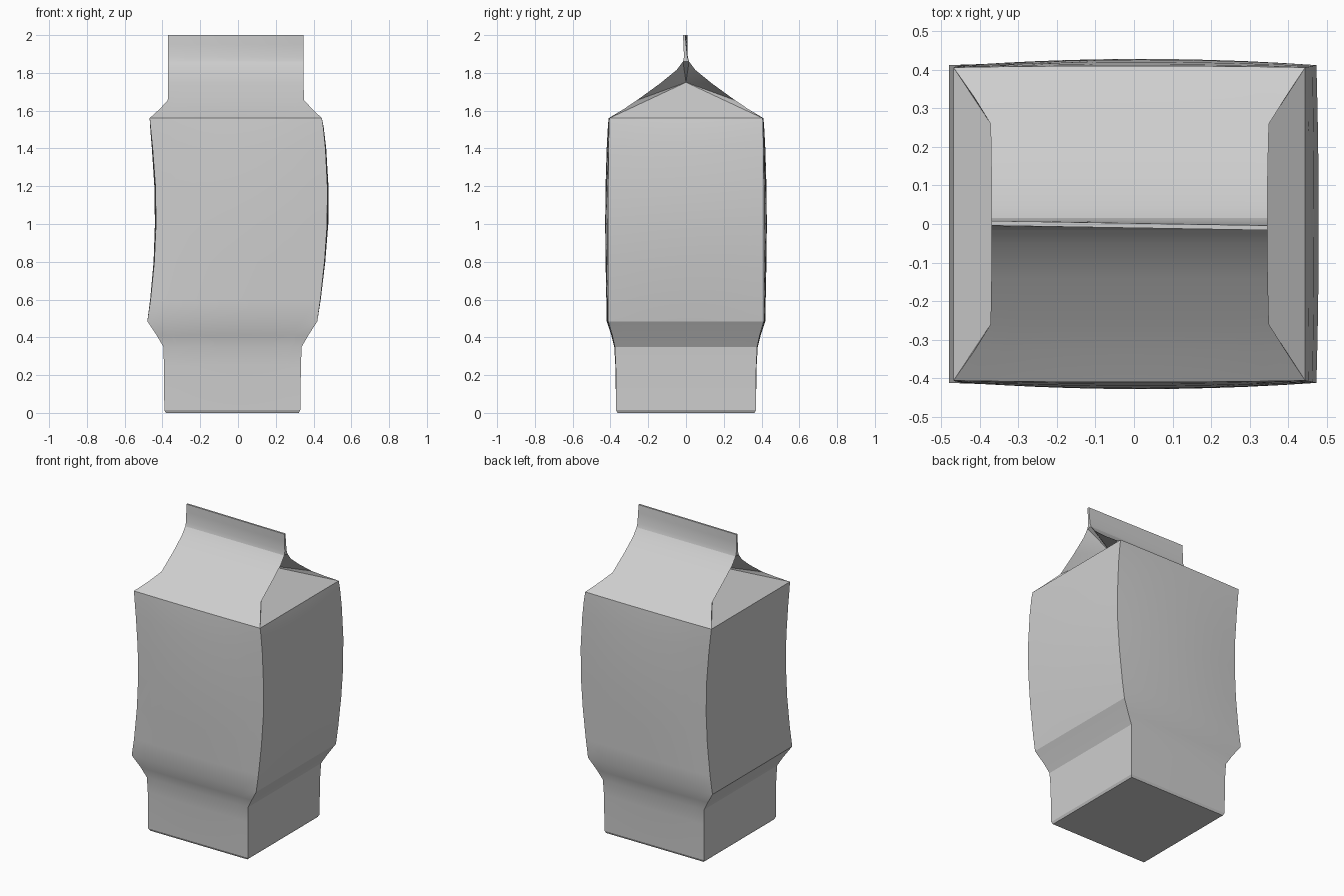
import bpy, math

if "Cube" in bpy.data.objects:
    bpy.data.objects.remove(bpy.data.objects["Cube"])

# One plain card material
card = bpy.data.materials.new("grey_card")
card.use_nodes = True
colour = (0.62, 0.62, 0.62, 1)
card.diffuse_color = colour
bsdf = next(n for n in card.node_tree.nodes if n.type == 'BSDF_PRINCIPLED')
bsdf.inputs["Base Color"].default_value = colour
bsdf.inputs["Roughness"].default_value = 0.6

N = 10  # divisions along each wall


def make(name, verts, faces):
    mesh = bpy.data.meshes.new(name)
    mesh.from_pydata(verts, [], faces)
    mesh.materials.append(card)
    obj = bpy.data.objects.new(name, mesh)
    bpy.context.collection.objects.link(obj)
    bpy.ops.object.select_all(action='DESELECT')
    obj.select_set(True)
    bpy.context.view_layer.objects.active = obj
    bpy.ops.object.mode_set(mode='EDIT')
    bpy.ops.mesh.select_all(action='SELECT')
    bpy.ops.mesh.remove_doubles(threshold=0.0001)
    bpy.ops.mesh.normals_make_consistent(inside=False)
    bpy.ops.object.mode_set(mode='OBJECT')
    bpy.ops.object.shade_smooth_by_angle(angle=math.radians(22))
    return obj


def ring(z, x0, x1, y, bulge_x, bulge_y):
    """Rectangular section whose four walls bow gently outward."""
    corners = [(x0, -y), (x1, -y), (x1, y), (x0, y)]
    points = []
    for side in range(4):
        a, b = corners[side], corners[(side + 1) % 4]
        nx, ny = [(0, -1), (1, 0), (0, 1), (-1, 0)][side]
        for i in range(N):
            t = i / N
            bow = 4 * t * (1 - t)
            points.append((a[0] + (b[0] - a[0]) * t + nx * bow * bulge_x,
                           a[1] + (b[1] - a[1]) * t + ny * bow * bulge_y, z))
    return points


# Carton body: narrow foot, flared shoulder, walls that lean to one side
sections = [
    (0.0, -0.382, 0.322, 0.363, 0, 0),
    (0.015, -0.39, 0.33, 0.37, 0, 0),
    (0.25, -0.392, 0.333, 0.372, 0, 0.002),
    (0.35, -0.395, 0.337, 0.377, 0, 0.003),
    (0.41, -0.43, 0.372, 0.39, 0, 0.005),
    (0.485, -0.48, 0.42, 0.412, 0, 0.008),
    (0.6, -0.463, 0.436, 0.412, 0.002, 0.01),
    (0.8, -0.443, 0.458, 0.412, 0.004, 0.014),
    (1.0, -0.434, 0.472, 0.412, 0.006, 0.016),
    (1.2, -0.437, 0.473, 0.412, 0.006, 0.014),
    (1.4, -0.452, 0.463, 0.41, 0.004, 0.01),
    (1.51, -0.463, 0.452, 0.408, 0.002, 0.006),
    (1.56, -0.468, 0.444, 0.406, 0, 0.004),
]
verts = [p for s in sections for p in ring(*s)]
M = 4 * N
faces = [tuple(reversed(range(M)))]
for r in range(len(sections) - 1):
    for i in range(M):
        j = (i + 1) % M
        faces.append((r * M + i, r * M + j, (r + 1) * M + j, (r + 1) * M + i))
make("carton_body", verts, faces)

# Gable roof: two sloping panels, with both ends folded inward
eave = ring(*sections[-1])
rows = [
    (0.406, 1.56, -0.468, 0.444),
    (0.33, 1.608, -0.415, 0.394),
    (0.26, 1.655, -0.372, 0.350),
    (0.14, 1.742, -0.370, 0.347),
    (0.05, 1.815, -0.370, 0.346),
    (0.016, 1.86, -0.370, 0.346),
]
verts, faces = [], []
for sign in (-1, 1):
    start = len(verts)
    for r, (y, z, x0, x1) in enumerate(rows):
        for i in range(N + 1):
            t = i / N
            bow = 4 * t * (1 - t) * 0.004 if r == 0 else 0
            verts.append((x0 + (x1 - x0) * t, sign * (y + bow), z))
    for r in range(len(rows) - 1):
        for i in range(N):
            a = start + r * (N + 1) + i
            faces.append((a, a + 1, a + N + 2, a + N + 1))
for side, apex_x in ((2, -0.2), (3, 0.18)):
    # closed outline of the roof end, fanned to the tucked-in apex
    up = [(row[side], -row[0], row[1]) for row in rows]
    down = [(x, -y, z) for x, y, z in reversed(up)]
    outline = up + down
    start = len(verts)
    verts += outline + [(apex_x, 0, 1.75)]
    apex = len(verts) - 1
    n = len(outline)
    for i in range(n):
        faces.append((start + i, start + (i + 1) % n, apex))
make("gable_roof", verts, faces)

# Upright seal fin along the ridge, slightly twisted
fin_rows = [(0.016, 1.86), (0.009, 1.885), (0.007, 1.95), (0.006, 2.0)]
verts, faces = [], []
L = len(fin_rows) * 2
for i in range(N + 1):
    t = i / N
    x = -0.37 + 0.716 * t
    loop = [(-y, z) for y, z in fin_rows] + [(y, z) for y, z in reversed(fin_rows)]
    for y, z in loop:
        lean = (z - 1.86) / 0.14
        verts.append((x, y + lean * (0.002 - 0.012 * t), z))
for i in range(N):
    for k in range(L):
        m = (k + 1) % L
        faces.append((i * L + k, i * L + m, (i + 1) * L + m, (i + 1) * L + k))
faces += [tuple(range(L)), tuple(range(N * L, N * L + L))]
make("top_seal", verts, faces)
